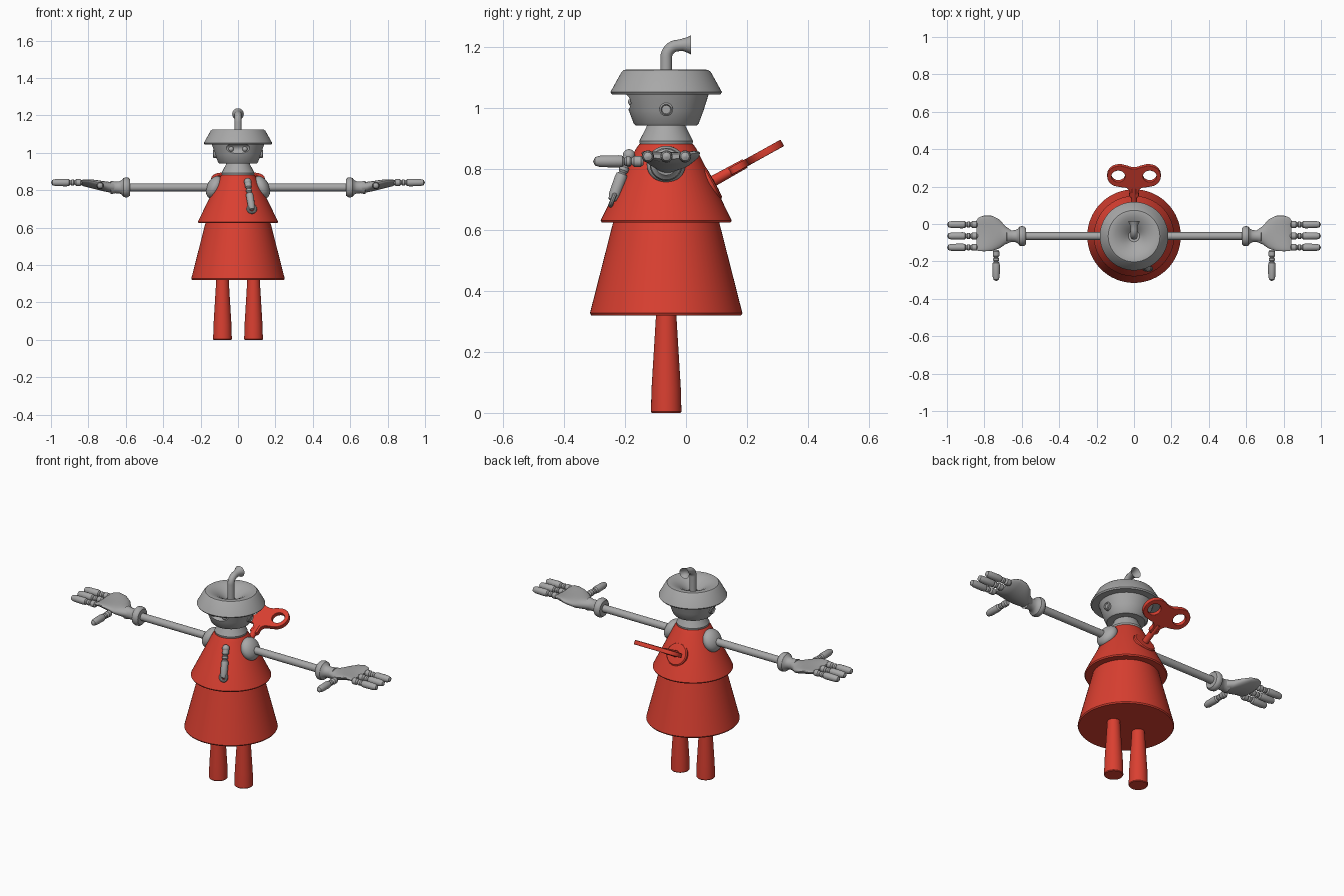
import bpy, bmesh
from math import sin, cos, pi, radians
from mathutils import Vector, Matrix

if "Cube" in bpy.data.objects:
    bpy.data.objects.remove(bpy.data.objects["Cube"])

AXIS_Y = -0.065   # depth of the body's centre line
ARM_Z = 0.815


def material(name, rgb):
    m = bpy.data.materials.new(name)
    m.use_nodes = True
    m.diffuse_color = (*rgb, 1)
    m.node_tree.nodes["Principled BSDF"].inputs["Base Color"].default_value = (*rgb, 1)
    return m


red = material("red paint", (0.70, 0.05, 0.03))
grey = material("grey metal", (0.39, 0.39, 0.39))


def finish(ob, mat):
    if not ob.data.materials:
        ob.data.materials.append(mat)
    bpy.ops.object.select_all(action='DESELECT')
    ob.select_set(True)
    bpy.context.view_layer.objects.active = ob
    if ob.type == 'CURVE':
        bpy.ops.object.convert(target='MESH')
        ob = bpy.context.view_layer.objects.active
    bpy.ops.object.shade_smooth_by_angle(angle=radians(35))
    return ob


def loft(name, rings, mat):
    """Skin a list of equal-length rings and cap both ends."""
    bm = bmesh.new()
    loops = [[bm.verts.new(p) for p in ring] for ring in rings]
    n = len(loops[0])
    for a, b in zip(loops, loops[1:]):
        for i in range(n):
            j = (i + 1) % n
            bm.faces.new((a[i], a[j], b[j], b[i]))
    bm.faces.new(loops[0])
    bm.faces.new(loops[-1])
    bmesh.ops.remove_doubles(bm, verts=bm.verts, dist=1e-5)
    bmesh.ops.recalc_face_normals(bm, faces=bm.faces)
    me = bpy.data.meshes.new(name)
    bm.to_mesh(me)
    bm.free()
    ob = bpy.data.objects.new(name, me)
    bpy.context.collection.objects.link(ob)
    return finish(ob, mat)


def lathe(name, profile, mat, origin=(0, AXIS_Y, 0), axis=(0, 0, 1), n=48):
    """Revolve (radius, distance) points about an axis."""
    rot = Vector(axis).to_track_quat('Z', 'Y')
    o = Vector(origin)
    rings = [[o + rot @ Vector((max(r, 1e-4) * cos(2 * pi * i / n),
                                max(r, 1e-4) * sin(2 * pi * i / n), d))
              for i in range(n)] for r, d in profile]
    return loft(name, rings, mat)


def ball(name, centre, radii, mat, tilt=0):
    bpy.ops.mesh.primitive_uv_sphere_add(segments=32, ring_count=16, location=centre,
                                         rotation=(0, tilt, 0))
    ob = bpy.context.object
    ob.name = name
    ob.scale = radii
    return finish(ob, mat)


def ring(name, centre, axis, major, minor, mat):
    bpy.ops.mesh.primitive_torus_add(major_radius=major, minor_radius=minor,
                                     major_segments=28, minor_segments=10, location=centre)
    ob = bpy.context.object
    ob.name = name
    ob.rotation_euler = Vector(axis).to_track_quat('Z', 'Y').to_euler()
    return finish(ob, mat)


FINGER = [(0, 0), (.012, 0), (.018, .008), (.018, .03), (.011, .038), (.016, .044),
          (.016, .055), (.011, .062), (.018, .068), (.02, .08), (.019, .14),
          (.014, .158), (0, .165)]


def finger(name, base, axis):
    return lathe(name, FINGER, grey, base, axis, 20)


# Dress
lathe("skirt", [(0, .32), (.246, .32), (.25, .327), (.174, .625), (0, .63)], red, n=64)
lathe("cape", [(0, .624), (.211, .624), (.215, .631), (.10, .865), (.088, .882), (0, .885)],
      red, n=64)

# Neck and head
lathe("neck", [(0, .88), (.086, .88), (.088, .892), (.066, .935), (.06, .95), (0, .95)], grey)
head = lathe("head", [(0, .943), (.1, .943), (.107, .95), (.122, .99), (.141, 1.05),
                      (.1, 1.06), (0, 1.06)], grey)

# Sunken face opening
cutter = ball("face_cutter", (0, -.225, 1.02), (.115, .052, .034), grey)
cutter.hide_render = True
cut = head.modifiers.new("face_opening", 'BOOLEAN')
cut.operation = 'DIFFERENCE'
cut.solver = 'EXACT'
cut.object = cutter
finish(head, grey)
bpy.ops.object.modifier_apply(modifier=cut.name)
bpy.data.objects.remove(cutter)
finish(head, grey)

# Hat with a dished crown
lathe("hat", [(0, 1.045), (.178, 1.045), (.183, 1.052), (.147, 1.117), (.138, 1.125),
              (.125, 1.126), (.10, 1.12), (.07, 1.105), (.045, 1.085), (.03, 1.07),
              (0, 1.068)], grey, n=64)

# Chimney pipe with a flared mouth facing back
path = [(AXIS_Y, 1.06, 1)]
for k in range(9):
    a = pi / 2 * k / 8
    path.append((AXIS_Y + .04 * (1 - cos(a)), 1.165 + .04 * sin(a), 1))
path += [(-.012, 1.207, 1.05), (.002, 1.207, 1.3), (.016, 1.207, 1.65)]
cu = bpy.data.curves.new("chimney", 'CURVE')
cu.dimensions = '3D'
cu.bevel_depth = .019
cu.bevel_resolution = 6
sp = cu.splines.new('POLY')
sp.points.add(len(path) - 1)
for pt, (y, z, r) in zip(sp.points, path):
    pt.co = (0, y, z, 1)
    pt.radius = r
pipe = bpy.data.objects.new("chimney", cu)
bpy.context.collection.objects.link(pipe)
finish(pipe, grey)

# Palm sections: x, centre y, centre z, half width, half height, cupping
PALM = [(.655, -.065, .815, .03, .03, 0), (.69, -.06, .817, .05, .028, .002),
        (.72, -.053, .822, .078, .027, .008), (.76, -.05, .83, .094, .025, .015),
        (.80, -.05, .835, .096, .02, .018), (.83, -.055, .838, .09, .016, .014),
        (.842, -.06, .84, .08, .008, .01)]

# Paired parts
for side, s in (("left", 1), ("right", -1)):
    lathe(side + "_leg", [(0, 0), (.047, 0), (.05, .004), (.048, .08), (.034, .31), (.033, .34),
                          (0, .34)], red, (s * .083, AXIS_Y, 0), n=32)
    ball(side + "_eye", (s * .037, -.176, 1.02), (.014, .014, .014), grey)
    lathe(side + "_ear", [(0, 0), (.022, 0), (.022, .015), (.017, .019), (.014, .013), (0, .013)],
          grey, (s * .115, AXIS_Y, .995), (s, 0, 0), 28)
    ball(side + "_shoulder", (s * .125, AXIS_Y, ARM_Z), (.042, .064, .064), grey, -s * radians(25))
    lathe(side + "_arm", [(0, .1), (.021, .1), (.021, .6), (0, .6)], grey,
          (0, AXIS_Y, ARM_Z), (s, 0, 0), 32)
    lathe(side + "_cuff", [(0, .578), (.044, .578), (.052, .587), (.054, .6), (.05, .613),
                           (.038, .622), (.032, .635), (.031, .655), (.036, .68), (0, .69)],
          grey, (0, AXIS_Y, ARM_Z), (s, 0, 0), 40)
    sections = []
    for x, cy, cz, w, h, cup in PALM:
        angles = [2 * pi * i / 32 for i in range(32)]
        sections.append([(s * x, cy + w * cos(a), cz + h * sin(a) + cup * cos(a) ** 2)
                         for a in angles])
    loft(side + "_palm", sections, grey)
    for i in range(3):
        finger(f"{side}_finger_{i + 1}", (s * .835, -.003 - .061 * i, .841), (s, 0, 0))
    finger(side + "_thumb", (s * .737, -.14, .825), (0, -1, 0))

# Jointed fastener hanging on the chest
top, low = Vector((.052, -.187, .845)), Vector((.074, -.24, .70))
finger("chest_fastener", top, low - top)
ring("chest_fastener_loop", low, (0, -1, .4), .02, .008, grey)
ball("chest_fastener_pin", top, (.02, .02, .02), grey)

# Wind-up key on the back
tilt = radians(29)
key_base = Vector((0, .08, .755))
key_dir = Vector((0, cos(tilt), sin(tilt)))
lathe("key_boss", [(0, -.05), (.05, -.05), (.064, -.012), (.064, .006), (.058, .011), (.03, .013),
                   (0, .013)], red, key_base, key_dir)
lathe("key_stem", [(0, 0), (.018, 0), (.016, .13), (0, .13)], red, key_base, key_dir, 24)

half = [(.019, .08), (.021, .115), (.037, .135), (.075, .143), (.118, .158), (.14, .2),
        (.126, .245), (.085, .266), (.045, .26), (.015, .25)]
outline = half + [(-x, y) for x, y in reversed(half)]
holes = [[(s * .084 + .039 * cos(2 * pi * i / 12), .206 + .037 * sin(2 * pi * i / 12))
          for i in range(12)] for s in (1, -1)]
cu = bpy.data.curves.new("key_handle", 'CURVE')
cu.dimensions = '2D'
cu.fill_mode = 'BOTH'
cu.extrude = .009
cu.bevel_depth = .003
cu.resolution_u = 5
for loop in [outline] + holes:
    sp = cu.splines.new('BEZIER')
    sp.bezier_points.add(len(loop) - 1)
    for bp, (x, y) in zip(sp.bezier_points, loop):
        bp.co = (x, y, 0)
        bp.handle_left_type = bp.handle_right_type = 'AUTO'
    sp.use_cyclic_u = True
handle = bpy.data.objects.new("key_handle", cu)
bpy.context.collection.objects.link(handle)
handle.matrix_world = Matrix.Translation(key_base) @ Matrix.Rotation(tilt, 4, 'X')
finish(handle, red)
